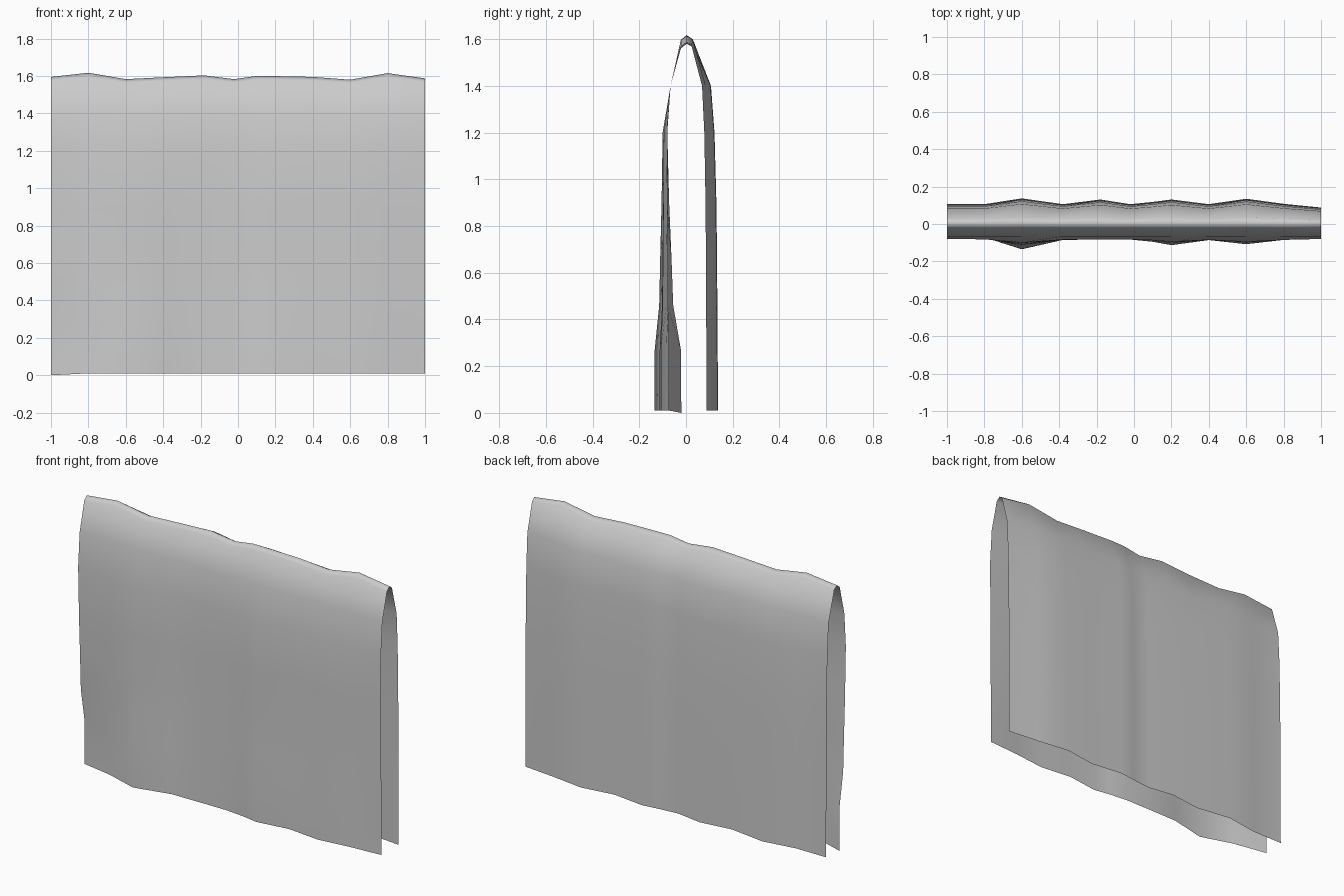
import bpy, bmesh

# Column positions and top-ridge heights along the cloth
X = [-1, -0.8, -0.6, -0.38, -0.18, -0.02, 0.1, 0.2, 0.4, 0.6, 0.8, 1]
TOP = [1.595, 1.617, 1.583, 1.594, 1.603, 1.583, 1.60, 1.599, 1.595, 1.58, 1.615, 1.587]

# Fold depth per column: front hem, front upper part, back
HEM = [-0.02, -0.072, -0.135, -0.085, -0.083, -0.083, -0.095, -0.113, -0.086, -0.108, -0.085, -0.072]
UPPER = [-0.08, -0.082, -0.1, -0.084, -0.082, -0.082, -0.087, -0.095, -0.085, -0.095, -0.085, -0.08]
BACK = [0.106, 0.106, 0.137, 0.106, 0.131, 0.106, 0.118, 0.131, 0.106, 0.135, 0.108, 0.088]

# Rows: height, front blend towards the hem, back fold scale
ROWS = [(0.01, 1, 1), (0.27, 0.97, 0.99), (0.46, 0.42, 0.98), (0.66, 0.3, 0.97),
        (0.9, 0.13, 0.95), (1.2, 0, 0.89)]


def column(i):
    top, hem, up, back = TOP[i], HEM[i], UPPER[i], BACK[i]
    pts = [(up + (hem - up) * t, z) for z, t, s in ROWS]
    if i == 0:
        pts[0] = (hem, 0.0)
    # over the ridge
    pts += [(-0.066, 1.4), (-0.022, top - 0.02), (0.003, top),
            (min(0.035, back * 0.27), top - 0.017), (back * 0.78, 1.4)]
    pts += [(back * s, z) for z, t, s in reversed(ROWS)]
    return pts


# Cloth sheet folded over a line
bm = bmesh.new()
grid = [[bm.verts.new((x, y, z)) for y, z in column(i)] for i, x in enumerate(X)]
for a, b in zip(grid, grid[1:]):
    for j in range(len(a) - 1):
        bm.faces.new((a[j], b[j], b[j + 1], a[j + 1]))
for f in bm.faces:
    f.smooth = True
mesh = bpy.data.meshes.new("hanging_cloth")
bm.to_mesh(mesh)
bm.free()
cloth = bpy.data.objects.new("hanging_cloth", mesh)
bpy.context.collection.objects.link(cloth)
